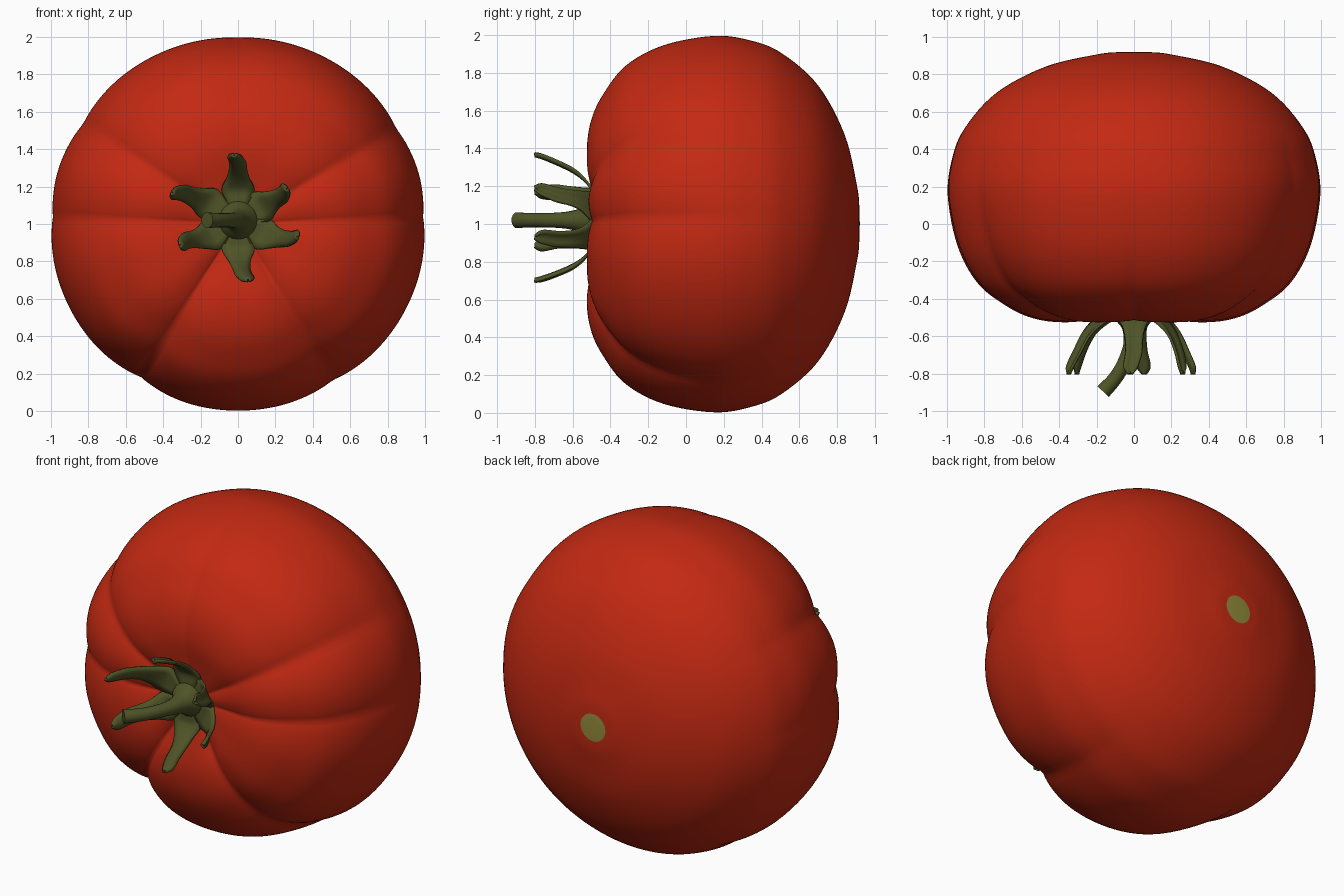
import bpy, bmesh, math
from mathutils import Vector

if "Cube" in bpy.data.objects:
    bpy.data.objects.remove(bpy.data.objects["Cube"])

def material(name, rgb):
    m = bpy.data.materials.new(name)
    m.diffuse_color = (*rgb, 1)
    m.use_nodes = True
    m.node_tree.nodes["Principled BSDF"].inputs["Base Color"].default_value = m.diffuse_color
    return m

RED = material("tomato red", (0.54, 0.022, 0.006))
GREEN = material("stem green", (0.078, 0.088, 0.02))
OLIVE = material("blossom scar olive", (0.29, 0.26, 0.045))

def catmull(pts, n):
    """Smooth samples through a list of points, n per span."""
    p = [Vector(q) for q in pts]
    p = [2 * p[0] - p[1]] + p + [2 * p[-1] - p[-2]]
    out = []
    for i in range(1, len(p) - 2):
        a, b, c, d = p[i - 1:i + 3]
        for k in range(n):
            t = k / n
            out.append(0.5 * (2 * b + (c - a) * t + (2 * a - 5 * b + 4 * c - d) * t * t
                              + (3 * b - a - 3 * c + d) * t ** 3))
    return out + [p[-2]]

def finish(name, bm, mats):
    bmesh.ops.recalc_face_normals(bm, faces=bm.faces)
    me = bpy.data.meshes.new(name)
    bm.to_mesh(me)
    bm.free()
    for m in mats:
        me.materials.append(m)
    for f in me.polygons:
        f.use_smooth = True
    ob = bpy.data.objects.new(name, me)
    bpy.context.collection.objects.link(ob)
    return ob

def skin(bm, rings, closed=True):
    """Bridge successive vertex rows with quads."""
    for a, b in zip(rings, rings[1:]):
        n = len(a)
        for i in range(n if closed else n - 1):
            j = (i + 1) % n
            bm.faces.new((a[i], a[j], b[j], b[i]))

def smooth(e0, e1, v):
    t = max(0.0, min(1.0, (v - e0) / (e1 - e0)))
    return t * t * (3 - 2 * t)

# Fruit: lathed profile (radius, y) about the y axis, dented by radial grooves
PROFILE = [(0.0, -0.44), (0.1, -0.465), (0.23, -0.497), (0.4, -0.525), (0.56, -0.505),
           (0.7, -0.44), (0.85, -0.32), (0.955, -0.12), (1.0, 0.15), (0.97, 0.35),
           (0.9, 0.51), (0.73, 0.70), (0.47, 0.84), (0.2, 0.905), (0.085, 0.918), (0.0, 0.92)]
GROOVES = [(90, .018), (31, .05), (2, .045), (178, .045), (147, .055), (238, .08), (301, .06)]
SEG = 180

def dent(a, r, y):
    fade = (1 - smooth(-0.4, 0.65, y)) * smooth(0.0, 0.35, r)
    total = 0
    for deg, depth in GROOVES:
        d = (a - math.radians(deg) + math.pi) % (2 * math.pi) - math.pi
        total += depth * (0.5 * math.exp(-abs(d) / 0.07) + 0.5 * math.exp(-(d / 0.22) ** 2))
    return total * fade

bm = bmesh.new()
rings = []
samples = catmull(PROFILE, 6)
for r, y in samples[1:-1]:
    ring = []
    for i in range(SEG):
        a = 2 * math.pi * i / SEG
        k = 1 - dent(a, r, y)
        rr, yy = r * k, 0.15 + (y - 0.15) * k
        ring.append(bm.verts.new((1.008 * rr * math.cos(a), yy, 1.003 + rr * math.sin(a))))
    rings.append(ring)
skin(bm, rings)
for ring, y in ((rings[0], samples[0][1]), (rings[-1], samples[-1][1])):
    c = bm.verts.new((0, y, 1.003))
    for i in range(SEG):
        bm.faces.new((ring[i], ring[(i + 1) % SEG], c))
# Blossom scar: small disc at the far end
for f in bm.faces:
    c = f.calc_center_median()
    f.material_index = int(c.y > 0 and math.hypot(c.x, c.z - 1.003) < 0.09)
finish("tomato_fruit", bm, [RED, OLIVE])

# Calyx: six sepals curling forward (base angle, tip angle, length)
SEPALS = [(90, 90, .34), (150, 154, .37), (30, 29, .30), (-30, -19, .32),
          (270, 276, .315), (210, 200, .325)]
# centre line: (fraction of length, y, half width)
LINE = [(0.0, -0.50, 0.004), (0.28, -0.497, 0.057), (0.48, -0.5, 0.088), (0.64, -0.545, 0.062),
        (0.77, -0.61, 0.046), (0.9, -0.705, 0.042), (0.97, -0.765, 0.034), (1.0, -0.80, 0.008)]
bm = bmesh.new()
for base, tip, length in SEPALS:
    rows = []
    for f, y, w in catmull(LINE, 4):
        a = math.radians(base + (tip - base) * smooth(0.4, 1, f))
        out = Vector((math.cos(a), 0, math.sin(a)))
        side = Vector((-out.z, 0, out.x))
        row = []
        for u in (-1, -0.5, 0, 0.5, 1):
            cup = 0.018 * u * u * smooth(0.5, 0.8, f)
            bend = 0.02 * smooth(0.85, 1, f)
            p = out * (f * length + cup) + side * (u * max(w, 0.003) + bend)
            row.append(bm.verts.new((p.x, y, p.z + 1.02)))
        rows.append(row)
    skin(bm, rows, False)
calyx = finish("calyx_sepals", bm, [GREEN])
mod = calyx.modifiers.new("thickness", "SOLIDIFY")
mod.thickness = 0.014
mod.offset = 0

# Stem: flared tube bending to the left (x, y, radius)
STEM = [(0, -0.46, 0.125), (0, -0.515, 0.095), (-0.002, -0.57, 0.06), (-0.015, -0.65, 0.043),
        (-0.055, -0.75, 0.038), (-0.105, -0.83, 0.038), (-0.165, -0.895, 0.042)]
bm = bmesh.new()
path = catmull(STEM, 5)
rings = []
for i, (x, y, r) in enumerate(path):
    p, q = path[max(i - 1, 0)], path[min(i + 1, len(path) - 1)]
    t = Vector((q[0] - p[0], q[1] - p[1], 0)).normalized()
    n = Vector((-t.y, t.x, 0))
    rings.append([bm.verts.new(Vector((x, y, 1.02)) + n * r * math.cos(a) + Vector((0, 0, r * math.sin(a))))
                  for a in (2 * math.pi * k / 20 for k in range(20))])
skin(bm, rings)
bm.faces.new(rings[-1])
bm.faces.new(rings[0])
stem = finish("stem", bm, [GREEN])
bpy.context.view_layer.objects.active = stem
stem.select_set(True)
bpy.ops.object.shade_smooth_by_angle(angle=math.radians(40))
